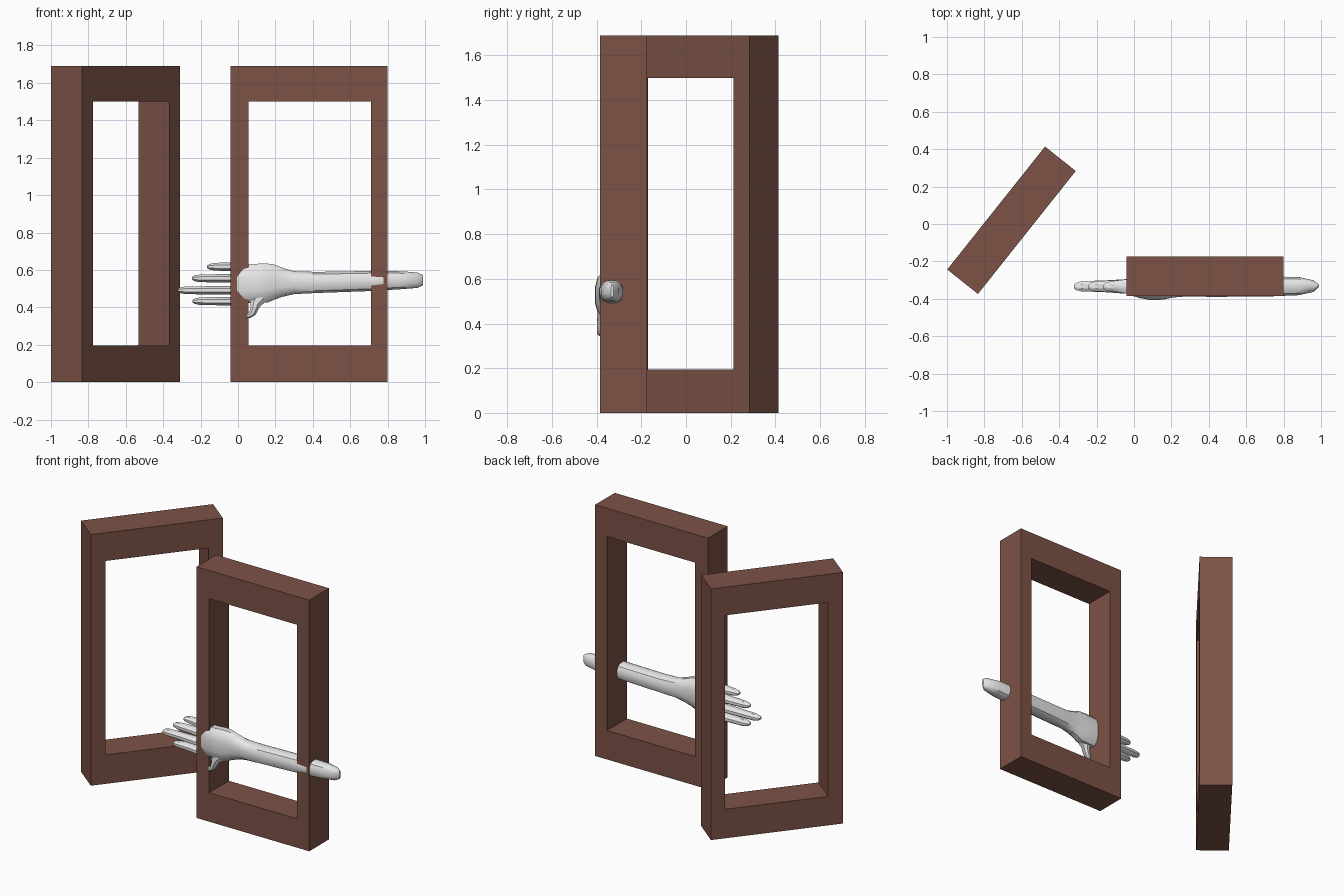
import bpy, bmesh, math
from mathutils import Vector

if "Cube" in bpy.data.objects:
    bpy.data.objects.remove(bpy.data.objects["Cube"], do_unlink=True)


def material(name, rgb):
    m = bpy.data.materials.new(name)
    m.use_nodes = True
    m.diffuse_color = (*rgb, 1)
    m.node_tree.nodes["Principled BSDF"].inputs["Base Color"].default_value = (*rgb, 1)
    return m


brown = material("brown wood", (0.2, 0.084, 0.061))
pale = material("pale grey skin", (0.8, 0.8, 0.8))


def finish(bm, name, mat):
    bmesh.ops.recalc_face_normals(bm, faces=bm.faces)
    mesh = bpy.data.meshes.new(name)
    bm.to_mesh(mesh)
    bm.free()
    mesh.materials.append(mat)
    ob = bpy.data.objects.new(name, mesh)
    bpy.context.collection.objects.link(ob)
    return ob


# Rectangular frame with an open middle, standing on the ground
def frame(name, location, angle, width=0.84, depth=0.21, height=1.69):
    bm = bmesh.new()
    w = width / 2

    def loop(x0, x1, z0, z1, y):
        return [bm.verts.new(p) for p in ((x0, y, z0), (x1, y, z0), (x1, y, z1), (x0, y, z1))]

    rings = []
    for y in (-depth / 2, depth / 2):
        rings.append((loop(-w, w, 0, height, y),
                      loop(-w + 0.095, w - 0.09, 0.195, 1.5, y)))
    (fo, fi), (bo, bi) = rings
    for a, b in ((fo, fi), (bo, bi), (fo, bo), (fi, bi)):
        for i in range(4):
            j = (i + 1) % 4
            bm.faces.new((a[i], a[j], b[j], b[i]))
    ob = finish(bm, name, brown)
    ob.location = location
    ob.rotation_euler.z = angle
    return ob


# Closed tube through sections of (x, y, z, half depth in y, half width)
def limb(name, sections, sides=12, power=1.0):
    bm = bmesh.new()
    centres = [Vector(s[:3]) for s in sections]
    rings = []
    for k, s in enumerate(sections):
        t = centres[min(k + 1, len(centres) - 1)] - centres[max(k - 1, 0)]
        side = Vector((-t.z, 0, t.x)).normalized()
        ring = []
        for i in range(sides):
            a = math.tau * (i + 0.5) / sides
            c, d = (math.copysign(abs(v) ** power, v) for v in (math.cos(a), math.sin(a)))
            ring.append(bm.verts.new(centres[k] + Vector((0, s[3] * c, 0)) + side * s[4] * d))
        rings.append(ring)
    for a, b in zip(rings, rings[1:]):
        for i in range(sides):
            j = (i + 1) % sides
            bm.faces.new((a[i], a[j], b[j], b[i]))
    bm.faces.new(rings[0])
    bm.faces.new(rings[-1])
    ob = finish(bm, name, pale)
    bpy.ops.object.select_all(action="DESELECT")
    ob.select_set(True)
    bpy.context.view_layer.objects.active = ob
    bpy.ops.object.shade_smooth_by_angle(angle=math.radians(35))
    return ob


# The two frames
frame("front_frame", (0.38, -0.28, 0), 0)
frame("angled_frame", (-0.655, 0.02, 0), math.radians(51.5))

# Forearm, wrist and palm in one tapering piece
limb("arm_and_palm", [
    (0.99, -0.33, 0.545, 0.006, 0.028),
    (0.96, -0.332, 0.545, 0.032, 0.042),
    (0.88, -0.332, 0.545, 0.05, 0.049),
    (0.72, -0.334, 0.541, 0.055, 0.055),
    (0.42, -0.336, 0.533, 0.055, 0.058),
    (0.3, -0.338, 0.532, 0.051, 0.063),
    (0.24, -0.341, 0.533, 0.05, 0.079),
    (0.19, -0.345, 0.536, 0.053, 0.098),
    (0.15, -0.348, 0.53, 0.058, 0.108),
    (0.09, -0.35, 0.527, 0.059, 0.108),
    (0.03, -0.345, 0.525, 0.052, 0.106),
    (-0.01, -0.34, 0.524, 0.045, 0.103),
    (-0.03, -0.338, 0.524, 0.03, 0.09),
], power=0.8)

# Four fingers: height and tip position
for name, z, tip in (("index_finger", 0.617, -0.165), ("middle_finger", 0.555, -0.245),
                     ("ring_finger", 0.491, -0.322), ("little_finger", 0.433, -0.243)):
    base = 0.04
    mid = (base + tip) / 2
    limb(name, [
        (base, -0.338, z - 0.006, 0.045, 0.025),
        (-0.03, -0.334, z, 0.043, 0.025),
        (min(mid, -0.08), -0.333, z, 0.035, 0.024),
        (tip + 0.04, -0.333, z, 0.029, 0.022),
        (tip + 0.012, -0.334, z, 0.021, 0.016),
        (tip, -0.335, z, 0.009, 0.007),
    ], sides=8)

# Thumb hanging below the palm and curling toward the fingers
limb("thumb", [
    (0.13, -0.362, 0.47, 0.035, 0.05),
    (0.095, -0.368, 0.425, 0.031, 0.034),
    (0.088, -0.374, 0.395, 0.027, 0.023),
    (0.078, -0.376, 0.37, 0.024, 0.02),
    (0.06, -0.378, 0.355, 0.02, 0.015),
    (0.045, -0.38, 0.35, 0.009, 0.007),
], sides=8)
